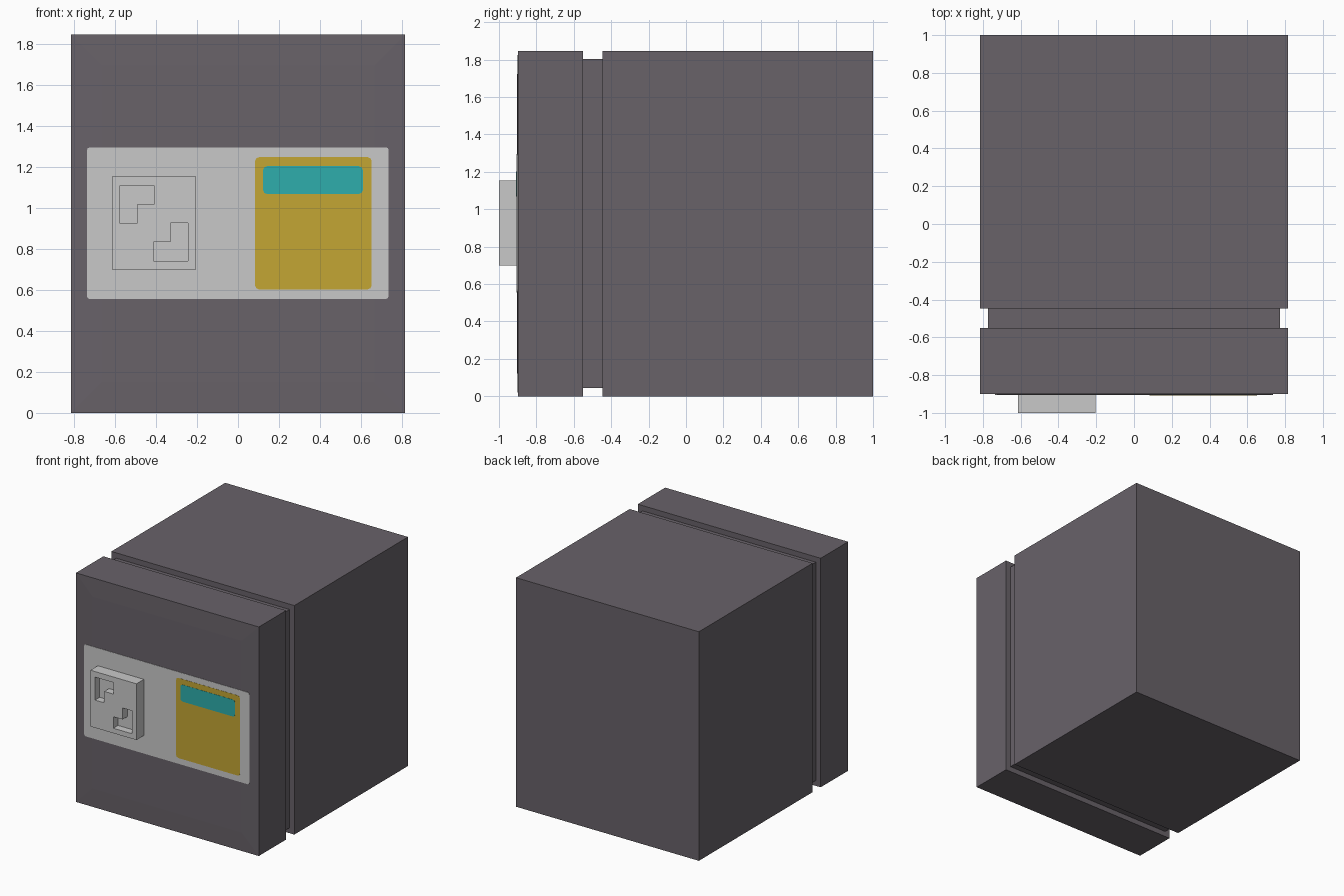
import bpy, bmesh, math

if "Cube" in bpy.data.objects:
    bpy.data.objects.remove(bpy.data.objects["Cube"])


def material(name, r, g, b):
    lin = lambda c: ((c / 255 + 0.055) / 1.055) ** 2.4
    m = bpy.data.materials.new(name)
    m.diffuse_color = (lin(r), lin(g), lin(b), 1)
    m.use_nodes = True
    m.node_tree.nodes["Principled BSDF"].inputs["Base Color"].default_value = m.diffuse_color
    return m


GREY = material("dark grey", 104, 98, 105)
LIGHT = material("light grey", 201, 201, 201)
YELLOW = material("mustard yellow", 196, 166, 52)
TEAL = material("teal", 46, 174, 172)


def finish(name, bm, mat):
    bmesh.ops.recalc_face_normals(bm, faces=bm.faces)
    me = bpy.data.meshes.new(name)
    bm.to_mesh(me)
    bm.free()
    if mat:
        me.materials.append(mat)
    ob = bpy.data.objects.new(name, me)
    bpy.context.collection.objects.link(ob)
    return ob


def prism(name, outline, y0, y1, mat=None):
    """Extrude an (x, z) outline from y0 to y1."""
    bm = bmesh.new()
    a = [bm.verts.new((x, y0, z)) for x, z in outline]
    b = [bm.verts.new((x, y1, z)) for x, z in outline]
    bm.faces.new(a)
    bm.faces.new(b[::-1])
    for i in range(len(a)):
        j = (i + 1) % len(a)
        bm.faces.new((a[i], a[j], b[j], b[i]))
    return finish(name, bm, mat)


def rounded(x0, x1, z0, z1, r):
    corners = [(x1 - r, z1 - r), (x0 + r, z1 - r), (x0 + r, z0 + r), (x1 - r, z0 + r)]
    return [(cx + r * math.cos(math.radians(90 * k + t)),
             cz + r * math.sin(math.radians(90 * k + t)))
            for k, (cx, cz) in enumerate(corners) for t in (0, 45, 90)]


# Body: rectangular rings lofted front to back, (inset, y), with a groove
W, H = 0.815, 1.845
rings = [(0.15, -0.903), (0, -0.899), (0, -0.55), (0.043, -0.55),
         (0.043, -0.447), (0, -0.447), (0, 1.0)]
bm = bmesh.new()
loops = [[bm.verts.new(p) for p in ((-W + i, y, i), (W - i, y, i),
                                    (W - i, y, H - i), (-W + i, y, H - i))]
         for i, y in rings]
for a, b in zip(loops, loops[1:]):
    for k in range(4):
        n = (k + 1) % 4
        bm.faces.new((a[k], a[n], b[n], b[k]))
bm.faces.new(loops[0])
bm.faces.new(loops[-1][::-1])
finish("body", bm, GREY)

# Painted front panels as thin plates
prism("front_panel", rounded(-0.737, 0.735, 0.555, 1.295, 0.015), -0.9055, -0.899, LIGHT)
prism("yellow_label", rounded(0.083, 0.652, 0.602, 1.247, 0.02), -0.907, -0.902, YELLOW)
prism("teal_strip", rounded(0.122, 0.609, 1.067, 1.203, 0.02), -0.9085, -0.903, TEAL)

# Raised connector block with two L-shaped recesses
block = prism("connector_block", [(-0.615, 0.70), (-0.205, 0.70), (-0.205, 1.153), (-0.615, 1.153)],
              -1.0, -0.90, LIGHT)
upper = [(-0.575, 0.923), (-0.492, 0.923), (-0.492, 1.015),
         (-0.409, 1.015), (-0.409, 1.108), (-0.575, 1.108)]
lower = [(-0.82 - x, 1.848 - z) for x, z in upper]
for outline in (upper, lower):
    cutter = prism("recess_cutter", outline, -1.05, -0.94)
    cutter.hide_render = True
    mod = block.modifiers.new("recess", 'BOOLEAN')
    mod.operation = 'DIFFERENCE'
    mod.solver = 'EXACT'
    mod.object = cutter
    bpy.context.view_layer.objects.active = block
    bpy.ops.object.modifier_apply(modifier=mod.name)
    bpy.data.objects.remove(cutter)
